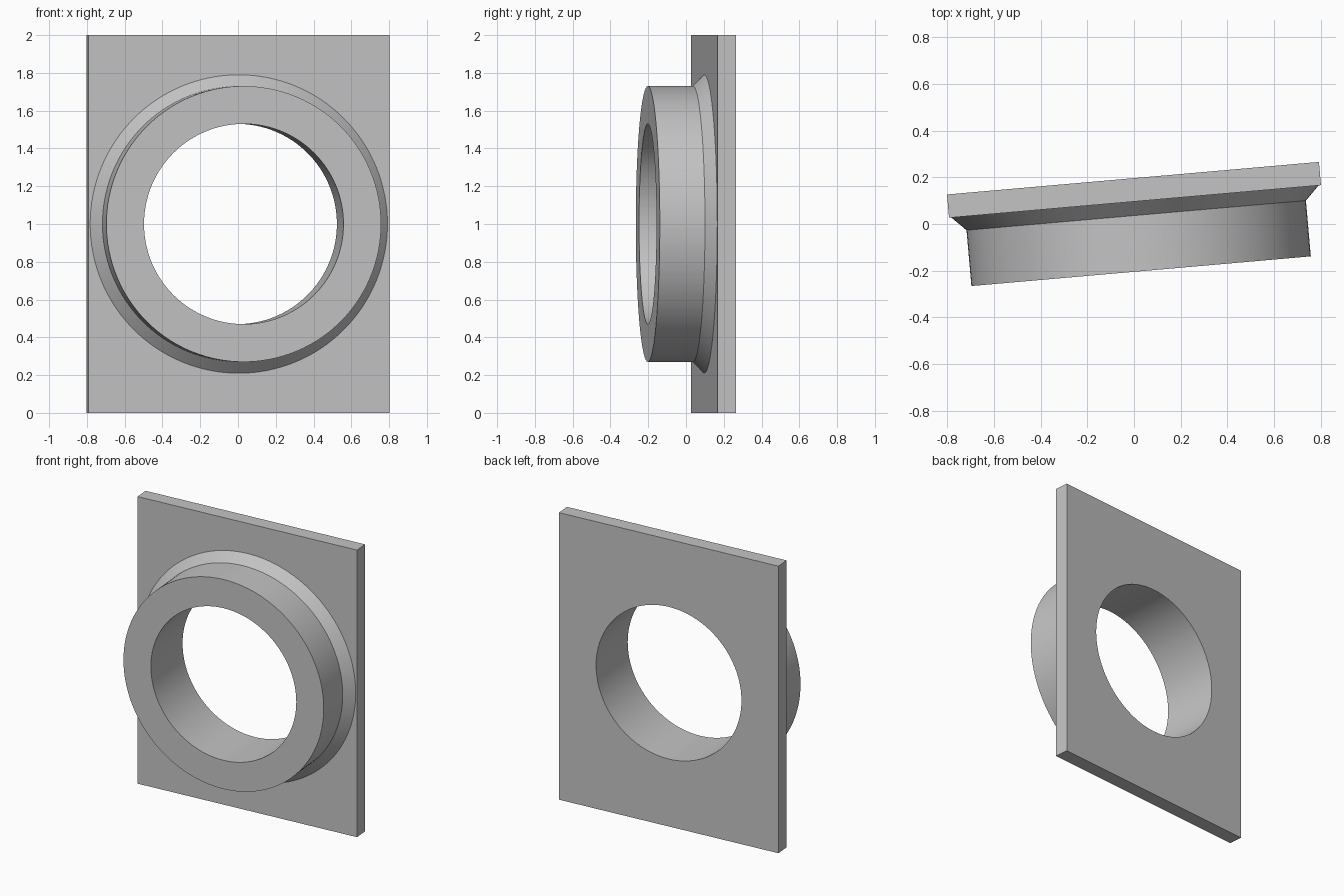
import bpy, bmesh, math
from mathutils import Matrix, Vector

cube = bpy.data.objects.get("Cube")
if cube:
    bpy.data.objects.remove(cube, do_unlink=True)

SEGMENTS = 128
HOLE_R, COLLAR_R, FLARE_R = 0.53, 0.73, 0.79
FRONT, FLARE_Y, PLATE_FRONT, PLATE_BACK = -0.2, 0.04, 0.1, 0.2

grey = bpy.data.materials.new("grey")
grey.use_nodes = True
grey.diffuse_color = (0.55, 0.55, 0.55, 1)
grey.node_tree.nodes["Principled BSDF"].inputs["Base Color"].default_value = grey.diffuse_color

# Shared placement: the whole part is turned five degrees about the vertical
placement = Matrix.Translation((0.013, -0.003, 1)) @ Matrix.Rotation(math.radians(5), 4, "Z")


def circle_point(radius, y, i):
    a = math.tau * i / SEGMENTS
    return Vector((radius * math.cos(a), y, radius * math.sin(a)))


def loop(bm, points):
    verts = [bm.verts.new(p) for p in points]
    return [bm.edges.new((v, verts[i - 1])) for i, v in enumerate(verts)]


def finish(bm, name):
    bmesh.ops.recalc_face_normals(bm, faces=bm.faces)
    mesh = bpy.data.meshes.new(name)
    bm.to_mesh(mesh)
    bm.free()
    mesh.materials.append(grey)
    ob = bpy.data.objects.new(name, mesh)
    bpy.context.collection.objects.link(ob)
    ob.matrix_world = placement
    bpy.ops.object.select_all(action="DESELECT")
    ob.select_set(True)
    bpy.context.view_layer.objects.active = ob
    bpy.ops.object.shade_smooth_by_angle(angle=math.radians(30))


# Back plate: rectangle with a round hole, extruded to its thickness
bm = bmesh.new()
edges = loop(bm, [(x, PLATE_FRONT, z) for x, z in ((-0.8, -1), (0.8, -1), (0.8, 1), (-0.8, 1))])
edges += loop(bm, [circle_point(HOLE_R, PLATE_FRONT, i) for i in range(SEGMENTS)])
bmesh.ops.triangle_fill(bm, edges=edges, use_beauty=True, normal=(0, -1, 0))
extruded = bmesh.ops.extrude_face_region(bm, geom=bm.faces[:], use_keep_orig=True)
moved = [g for g in extruded["geom"] if isinstance(g, bmesh.types.BMVert)]
bmesh.ops.translate(bm, verts=moved, vec=(0, PLATE_BACK - PLATE_FRONT, 0))
finish(bm, "back_plate")

# Collar: lathed profile with a flared foot that meets the plate
profile = [(FLARE_R, PLATE_FRONT), (COLLAR_R, FLARE_Y), (COLLAR_R, FRONT),
           (HOLE_R, FRONT), (HOLE_R, PLATE_FRONT)]
bm = bmesh.new()
rings = [[bm.verts.new(circle_point(r, y, i)) for i in range(SEGMENTS)] for r, y in profile]
for a, b in zip(rings, rings[1:]):
    for i in range(SEGMENTS):
        bm.faces.new((a[i - 1], a[i], b[i], b[i - 1]))
finish(bm, "flared_collar")
